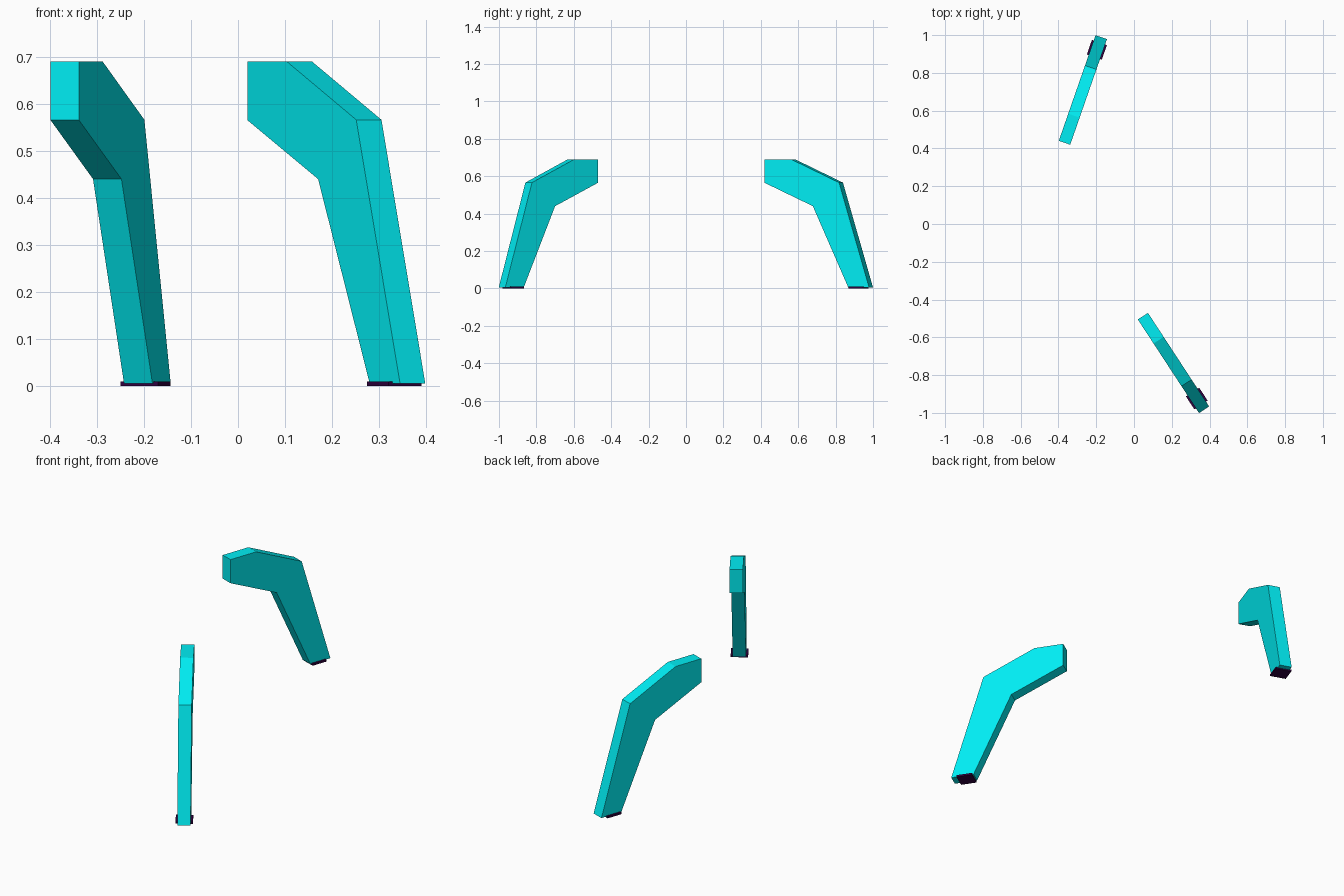
import bpy, bmesh
from math import radians
from mathutils import Matrix, Vector

if "Cube" in bpy.data.objects:
    bpy.data.objects.remove(bpy.data.objects["Cube"])


def material(name, color):
    m = bpy.data.materials.new(name)
    m.diffuse_color = color
    m.use_nodes = True
    m.node_tree.nodes["Principled BSDF"].inputs["Base Color"].default_value = m.diffuse_color
    return m


cyan = material("cyan", (0.0, 0.85, 0.9, 1))
purple = material("dark_purple", (0.03, 0.0, 0.05, 1))

# Side profile of a bent leg: (distance outward, height)
PROFILE = [(0, 0.69), (0, 0.565), (0.274, 0.44), (0.474, 0.006),
           (0.592, 0.006), (0.422, 0.566), (0.152, 0.69)]
PAD = [(0.48, 0), (0.562, 0), (0.562, 0.01), (0.48, 0.01)]


def slab(name, profile, width, mat, place):
    """Extrude a side profile symmetrically across its width."""
    bm = bmesh.new()
    face = bm.faces.new([bm.verts.new((s, -width / 2, z)) for s, z in profile])
    ext = bmesh.ops.extrude_face_region(bm, geom=[face])
    verts = [g for g in ext["geom"] if isinstance(g, bmesh.types.BMVert)]
    bmesh.ops.translate(bm, verts=verts, vec=(0, width, 0))
    bmesh.ops.recalc_face_normals(bm, faces=bm.faces)
    mesh = bpy.data.meshes.new(name)
    bm.to_mesh(mesh)
    bm.free()
    mesh.materials.append(mat)
    obj = bpy.data.objects.new(name, mesh)
    obj.matrix_world = place
    bpy.context.collection.objects.link(obj)


# Each leg: name, inner end position, outward heading
for side, origin, heading in [("back", (-0.368, 0.43, 0), 70.8),
                              ("front", (0.047, -0.488, 0), -56.8)]:
    place = Matrix.Translation(Vector(origin)) @ Matrix.Rotation(radians(heading), 4, "Z")
    slab(side + "_leg", PROFILE, 0.064, cyan, place)
    slab(side + "_foot_pad", PAD, 0.084, purple, place)
